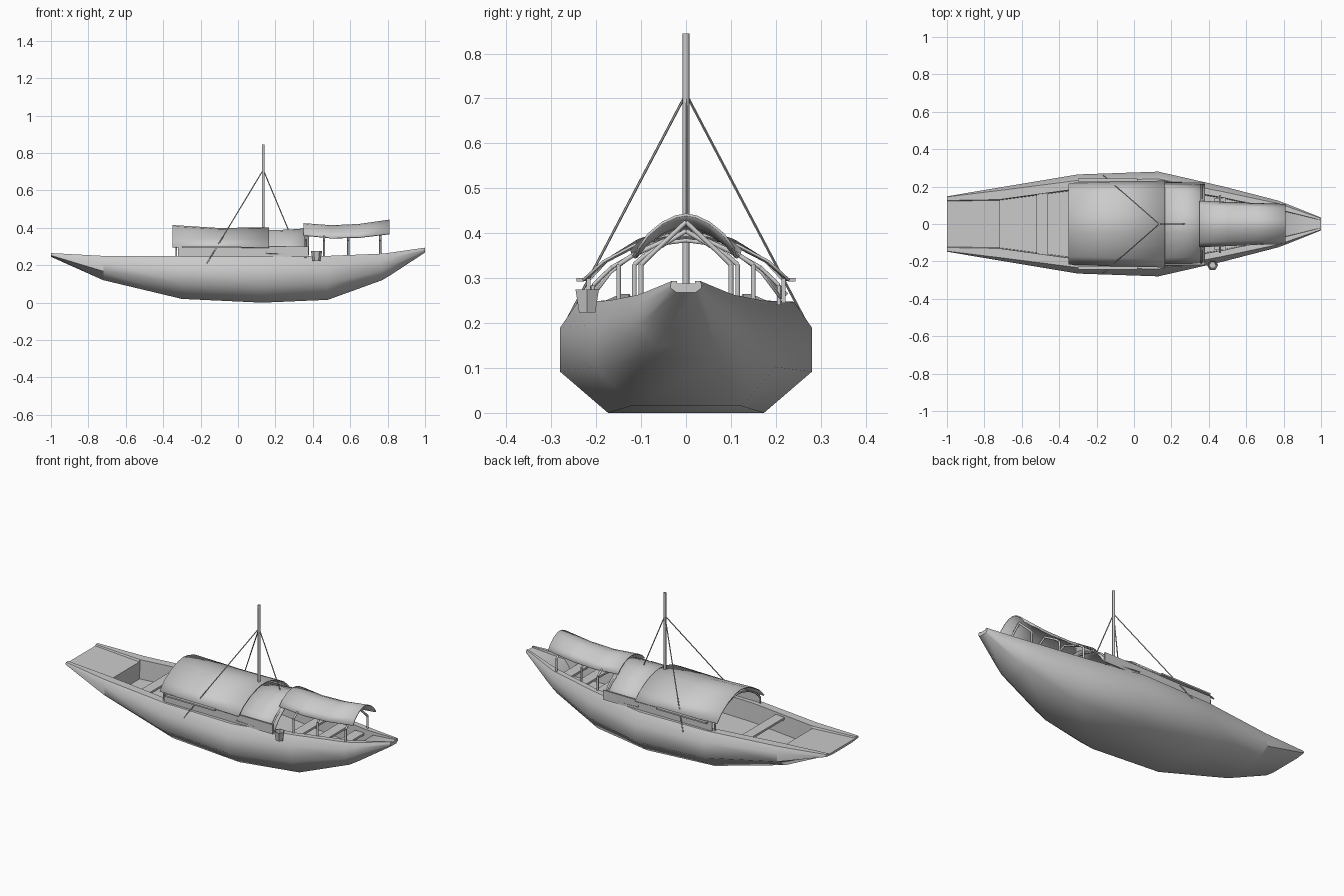
import bpy, bmesh, math
from mathutils import Vector

cube = bpy.data.objects.get("Cube")
if cube:
    bpy.data.objects.remove(cube, do_unlink=True)

grey = bpy.data.materials.new("plain_grey")
grey.use_nodes = True
grey.diffuse_color = (0.6, 0.6, 0.6, 1)
grey.node_tree.nodes["Principled BSDF"].inputs["Base Color"].default_value = (0.6, 0.6, 0.6, 1)


def finish(name, bm, angle=35, thickness=0):
    bmesh.ops.recalc_face_normals(bm, faces=bm.faces)
    mesh = bpy.data.meshes.new(name)
    bm.to_mesh(mesh)
    bm.free()
    mesh.materials.append(grey)
    obj = bpy.data.objects.new(name, mesh)
    bpy.context.collection.objects.link(obj)
    if thickness:
        mod = obj.modifiers.new("thickness", "SOLIDIFY")
        mod.thickness = thickness
        mod.offset = 0
    bpy.ops.object.select_all(action="DESELECT")
    bpy.context.view_layer.objects.active = obj
    obj.select_set(True)
    bpy.ops.object.shade_smooth_by_angle(angle=math.radians(angle))
    return obj


def loft(bm, rows, closed=False, caps=False):
    rings = [[bm.verts.new(p) for p in row] for row in rows]
    for a, b in zip(rings, rings[1:]):
        n = len(a)
        for i in range(n if closed else n - 1):
            j = (i + 1) % n
            bm.faces.new((a[i], a[j], b[j], b[i]))
    if caps:
        bm.faces.new(rings[0])
        bm.faces.new(rings[-1])


def box(name, center, size):
    bm = bmesh.new()
    bmesh.ops.create_cube(bm, size=1)
    for v in bm.verts:
        v.co = Vector([c + k * s for c, k, s in zip(center, v.co, size)])
    return finish(name, bm)


def rod(name, points, radius, sides=6):
    """Straight tubes joining the points."""
    bm = bmesh.new()
    for a, b in zip(points, points[1:]):
        a, b = Vector(a), Vector(b)
        turn = (b - a).to_track_quat("Z", "Y").to_matrix()
        ring = [turn @ Vector((radius * math.cos(k * math.tau / sides),
                               radius * math.sin(k * math.tau / sides), 0)) for k in range(sides)]
        loft(bm, [[p + a for p in ring], [p + b for p in ring]], closed=True, caps=True)
    return finish(name, bm, 65)


# Hull: x, half beam, keel height, sheer height, sheer fraction, inner fraction, floor height
FLOOR = 0.14
stations = [
    (-1.0, 0.148, 0.245, 0.265, 0.98, 0.85, 0.258),
    (-0.72, 0.195, 0.12, 0.25, 0.92, 0.67, 0.238),
    (-0.719, 0.195, 0.12, 0.25, 0.92, 0.67, FLOOR),
    (-0.3, 0.265, 0.02, 0.248, 0.88, 0.71, FLOOR),
    (0.13, 0.28, 0.0, 0.247, 0.86, 0.72, FLOOR),
    (0.48, 0.2, 0.015, 0.25, 0.86, 0.7, FLOOR),
    (0.77, 0.125, 0.12, 0.262, 0.88, 0.62, 0.16),
    (0.82, 0.106, 0.15, 0.268, 0.88, 0.62, 0.25),
    (1.0, 0.034, 0.268, 0.294, 0.9, 0.6, 0.288),
]
rows = []
for x, w, low, top, sheer, inner, floor in stations:
    h = top - low
    half = [(w * 0.62, low), (w, low + h * 0.37), (w, low + h * 0.77),
            (w * sheer, top), (w * inner, top), (w * inner * 0.97, floor)]
    rows.append([(x, y, z) for y, z in half] + [(x, -y, z) for y, z in reversed(half)])
bm = bmesh.new()
loft(bm, rows, closed=True, caps=True)
finish("hull", bm, 55)

# Cross benches in the open well
for i, (x, half) in enumerate([(-0.49, 0.165), (0.46, 0.14), (0.6, 0.11), (0.72, 0.085)]):
    box(f"bench_{i + 1}", (x, 0, 0.23), (0.06, 2 * half, 0.012))

# Canopies: arched sheets described by x, half width, ridge height, eave drop
ARCH = [(0, 0), (0.22, 0.06), (0.5, 0.25), (0.8, 0.6), (1, 1)]


def arch_row(x, half, ridge, drop):
    right = [(x, half * y, ridge - drop * z) for y, z in ARCH]
    return [(x, -y, z) for x, y, z in reversed(right[1:])] + right


def canopy(name, sections):
    bm = bmesh.new()
    loft(bm, [arch_row(*s) for s in sections])
    finish(name, bm, 40, 0.006)


canopy("main_canopy", [(-0.35, 0.215, 0.412, 0.115), (-0.1, 0.225, 0.396, 0.1), (0.165, 0.23, 0.4, 0.105)])
canopy("middle_canopy", [(0.15, 0.225, 0.384, 0.12), (0.28, 0.22, 0.388, 0.13), (0.38, 0.21, 0.396, 0.14)])
canopy("fore_canopy", [(0.35, 0.122, 0.422, 0.062), (0.5, 0.116, 0.411, 0.066),
                       (0.65, 0.11, 0.418, 0.07), (0.81, 0.105, 0.441, 0.074)])

# Cabin walls and narrow side flaps
for side, label in ((1, "left"), (-1, "right")):
    box(f"{label}_cabin_wall", (0.028, side * 0.217, 0.272), (0.696, 0.008, 0.055))
    box(f"{label}_side_flap", (-0.14, side * 0.236, 0.296), (0.32, 0.016, 0.008))

# Hoops under the fore canopy, and inside the cabin
for i, (x, half, ridge) in enumerate([(0.46, 0.15, 0.405), (0.59, 0.115, 0.405), (0.76, 0.1, 0.425)]):
    path = [(x, -half, 0.23), (x, -half, 0.33), (x, -half * 0.8, 0.35), (x, 0, ridge),
            (x, half * 0.8, 0.35), (x, half, 0.33), (x, half, 0.23)]
    rod(f"fore_hoop_{i + 1}", path, 0.006)
for i, x in enumerate((-0.33, -0.05, 0.36)):
    path = [(px, y, z - 0.006) for px, y, z in arch_row(x, 0.207, 0.39, 0.1)]
    path = [(x, -0.207, 0.24)] + path + [(x, 0.207, 0.24)]
    rod(f"cabin_hoop_{i + 1}", path, 0.005)

# Mast and rigging
rod("mast", [(0.135, 0, 0.14), (0.135, 0, 0.845)], 0.0075, 8)
for side, label in ((1, "left"), (-1, "right")):
    rod(f"{label}_stay", [(0.135, 0, 0.71), (-0.165, side * 0.262, 0.212)], 0.003, 5)
rod("fore_stay", [(0.135, 0, 0.71), (0.27, 0, 0.388)], 0.003, 5)

# Bucket hung on the right side
bm = bmesh.new()
hub = Vector((0.42, -0.22, 0))
rings = []
for r, z in ((0.021, 0.224), (0.03, 0.275), (0.025, 0.275), (0.018, 0.232)):
    rings.append([hub + Vector((r * math.cos(k * math.tau / 6), r * math.sin(k * math.tau / 6), z)) for k in range(6)])
loft(bm, rings, closed=True, caps=True)
finish("bucket", bm, 30)
